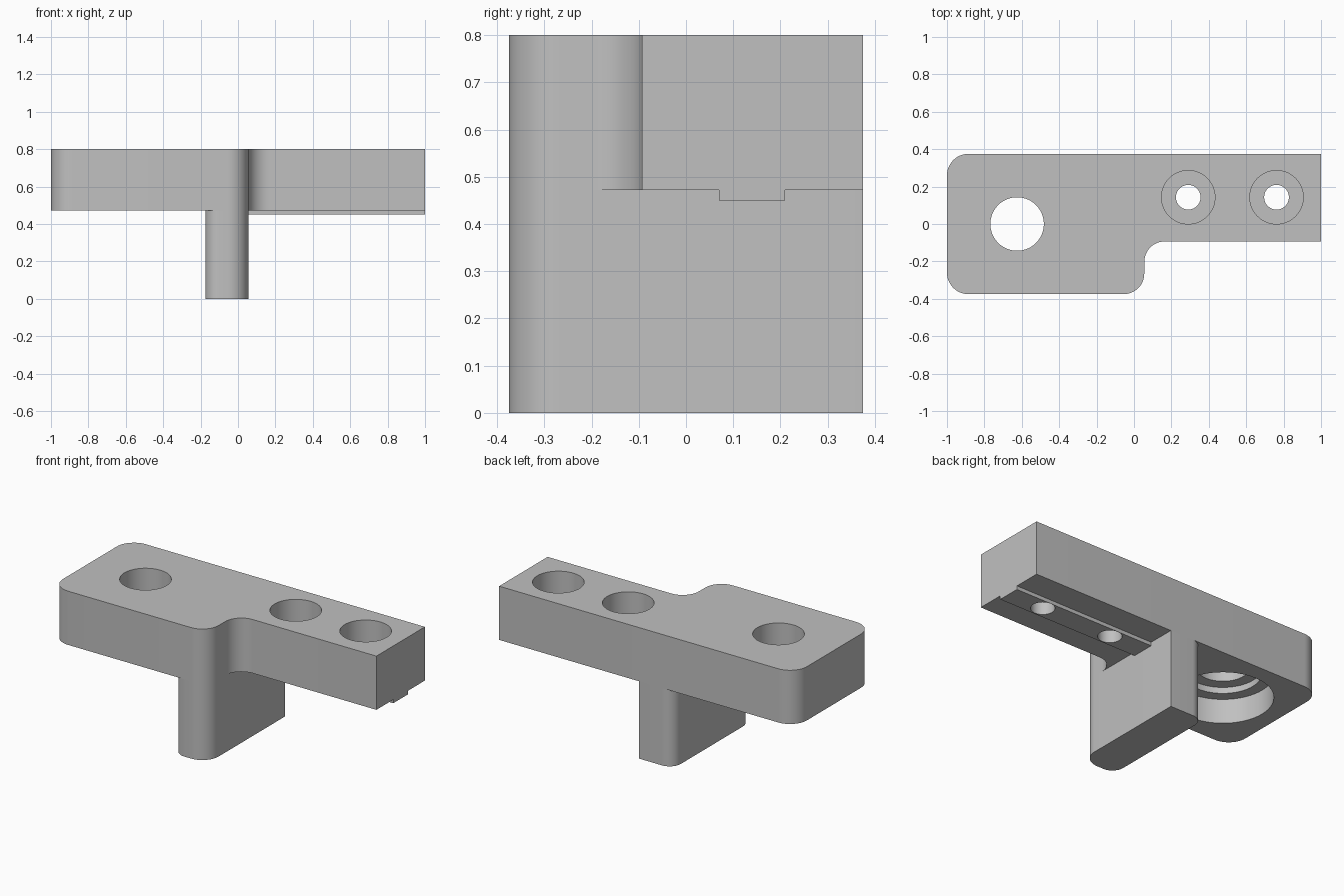
import bpy
import bmesh
import math
from mathutils import Vector

cube = bpy.data.objects.get("Cube")
if cube:
    bpy.data.objects.remove(cube, do_unlink=True)

grey = bpy.data.materials.new("plain_grey")
grey.use_nodes = True
colour = (0.53, 0.53, 0.53, 1)
grey.diffuse_color = colour
grey.node_tree.nodes["Principled BSDF"].inputs["Base Color"].default_value = colour

UNDER, TOP = 0.472, 0.8      # plate underside and top
STEM_X = 0.055               # right side of the stem and of the wide half
HOLE_Y = 0.143


def filleted(corners, steps=12):
    """Outline from (x, y, radius) square corners."""
    points = []
    for i, (x, y, r) in enumerate(corners):
        p = Vector((x, y))
        if r == 0:
            points.append(p)
            continue
        a = (Vector(corners[i - 1][:2]) - p).normalized()
        b = (Vector(corners[(i + 1) % len(corners)][:2]) - p).normalized()
        centre = p + r * (a + b)
        for k in range(steps + 1):
            t = math.pi / 2 * k / steps
            points.append(centre - r * (b * math.cos(t) + a * math.sin(t)))
    return points


def prism(name, outline, z0, z1):
    bm = bmesh.new()
    face = bm.faces.new([bm.verts.new((p[0], p[1], z0)) for p in outline])
    top = bmesh.ops.extrude_face_region(bm, geom=[face])["geom"]
    verts = [v for v in top if isinstance(v, bmesh.types.BMVert)]
    bmesh.ops.translate(bm, vec=(0, 0, z1 - z0), verts=verts)
    bmesh.ops.recalc_face_normals(bm, faces=bm.faces)
    mesh = bpy.data.meshes.new(name)
    bm.to_mesh(mesh)
    bm.free()
    mesh.materials.append(grey)
    obj = bpy.data.objects.new(name, mesh)
    bpy.context.collection.objects.link(obj)
    return obj


def activate(obj):
    bpy.ops.object.select_all(action="DESELECT")
    obj.select_set(True)
    bpy.context.view_layer.objects.active = obj


def bore(obj, x, y, radius, z0, z1, sides=64):
    ring = [(x + radius * math.cos(math.tau * k / sides),
             y + radius * math.sin(math.tau * k / sides)) for k in range(sides)]
    cutter = prism("bore_cutter", ring, z0, z1)
    cutter.hide_render = True
    mod = obj.modifiers.new("bore", "BOOLEAN")
    mod.operation = "DIFFERENCE"
    mod.solver = "EXACT"
    mod.object = cutter
    activate(obj)
    bpy.ops.object.modifier_apply(modifier=mod.name)
    bpy.data.objects.remove(cutter, do_unlink=True)


# Stepped top plate: wide on the right-hand side, narrow arm on the other
plate = prism("top_plate", filleted([
    (-1, -0.375, 0.115), (STEM_X, -0.375, 0.11), (STEM_X, -0.093, 0.11),
    (1, -0.093, 0), (1, 0.375, 0), (-1, 0.375, 0.115)]), UNDER, TOP)

# Stem below the plate, square only at its back corner under the arm
stem = prism("stem", filleted([
    (-0.175, -0.375, 0.075), (STEM_X, -0.375, 0.11),
    (STEM_X, 0.375, 0), (-0.175, 0.375, 0.075)]), 0, UNDER)

# Locating key along the underside of the arm
key = prism("locating_key", [(STEM_X, 0.07), (1, 0.07), (1, 0.21), (STEM_X, 0.21)],
            0.45, UNDER)

# Counterbored screw holes through arm and key
for x in (0.29, 0.762):
    bore(plate, x, HOLE_Y, 0.143, 0.6, 0.9)
    bore(plate, x, HOLE_Y, 0.066, 0.4, 0.7)
    bore(key, x, HOLE_Y, 0.066, 0.4, 0.7)

# Stepped bearing seat opening downwards
for radius, z0, z1 in ((0.275, 0.4, 0.62), (0.21, 0.5, 0.657), (0.143, 0.55, 0.9)):
    bore(plate, -0.625, 0, radius, z0, z1)

for part in (plate, stem, key):
    activate(part)
    bpy.ops.object.shade_smooth_by_angle(angle=math.radians(30))
